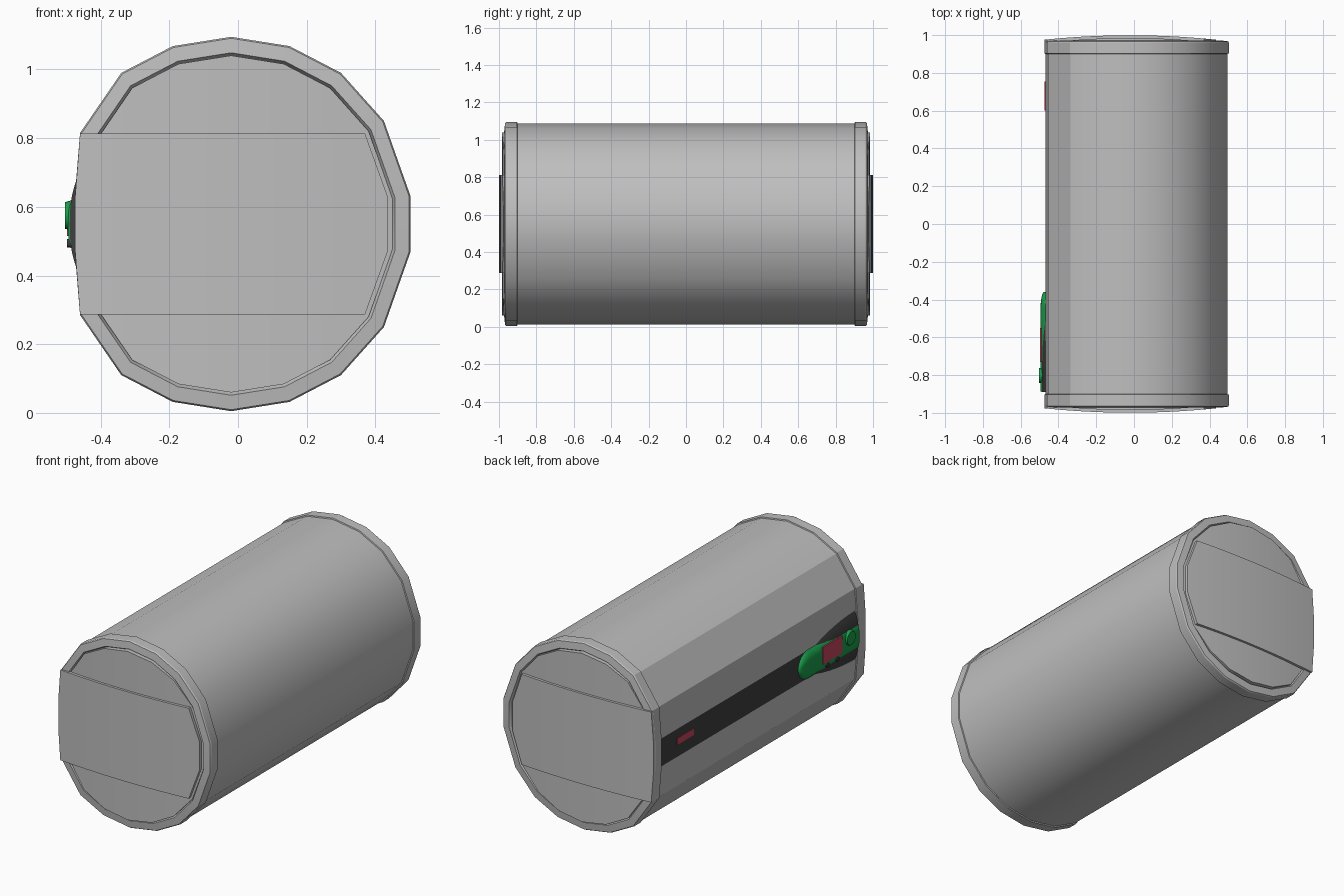
import bpy, bmesh, math
from mathutils import Matrix

cube = bpy.data.objects.get("Cube")
if cube:
    bpy.data.objects.remove(cube, do_unlink=True)


def material(name, rgb):
    m = bpy.data.materials.new(name)
    m.use_nodes = True
    m.diffuse_color = (*rgb, 1)
    b = m.node_tree.nodes["Principled BSDF"]
    b.inputs["Base Color"].default_value = (*rgb, 1)
    b.inputs["Roughness"].default_value = 0.6
    return m


GREY = material("grey enamel", (0.52, 0.52, 0.52))
DARK = material("dark trim", (0.05, 0.05, 0.05))
GREEN = material("green panel", (0.01, 0.34, 0.07))
RED = material("red display", (0.55, 0.06, 0.11))

CX, CZ = -0.02, 0.55

# Tank cross-section: x and half height, with a nearly flat side at -x
SECTION = [(-0.475, 0.082), (-0.46, 0.265), (-0.34, 0.44), (-0.19, 0.518),
           (CX, 0.545), (0.15, 0.518), (0.3, 0.44), (0.425, 0.3), (0.502, 0.082)]


def scaled(s):
    return [(CX + (x - CX) * s, h * s) for x, h in SECTION]


def loop(cols, y):
    return ([(x, y, CZ + h) for x, h in cols]
            + [(x, y, CZ - h) for x, h in reversed(cols)])


def finish(name, bm, mats, smooth=27):
    bmesh.ops.recalc_face_normals(bm, faces=bm.faces)
    me = bpy.data.meshes.new(name)
    bm.to_mesh(me)
    bm.free()
    for m in mats:
        me.materials.append(m)
    ob = bpy.data.objects.new(name, me)
    bpy.context.collection.objects.link(ob)
    bpy.ops.object.select_all(action='DESELECT')
    ob.select_set(True)
    bpy.context.view_layer.objects.active = ob
    bpy.ops.object.shade_smooth_by_angle(angle=math.radians(smooth))
    return ob


def loft(loops, caps=True):
    """Skin a row of closed loops with equal point counts."""
    bm = bmesh.new()
    rows = [[bm.verts.new(p) for p in pts] for pts in loops]
    n = len(rows[0])
    for a, b in zip(rows, rows[1:]):
        for i in range(n):
            j = (i + 1) % n
            bm.faces.new((a[i], a[j], b[j], b[i]))
    if caps:
        bm.faces.new(rows[0])
        bm.faces.new(rows[-1])
    return bm


def refine(cols, step=0.06):
    """Add columns so that a plate can curve along x."""
    out = []
    for (x0, h0), (x1, h1) in zip(cols, cols[1:]):
        k = max(1, math.ceil((x1 - x0) / step))
        out += [(x0 + (x1 - x0) * i / k, h0 + (h1 - h0) * i / k) for i in range(k)]
    return out + [cols[-1]]


def domed_plate(name, cols, side, edge, peak):
    """Plate closing a tank end, bowed outwards along x."""
    cols = refine(cols)
    bm = bmesh.new()
    rows = []
    for x, h in cols:
        y = peak - (peak - edge) * ((x - CX) / 0.48) ** 2
        rows.append([bm.verts.new((x, side * d, CZ + z))
                     for d, z in ((0.91, h), (y, h), (y, -h), (0.91, -h))])
    for a, b in zip(rows, rows[1:]):
        for i in range(4):
            j = (i + 1) % 4
            bm.faces.new((a[i], a[j], b[j], b[i]))
    bm.faces.new(rows[0])
    bm.faces.new(rows[-1])
    finish(name, bm, [GREY])


# Tank body, with the middle facet of the flat side as the dark stripe
body = loft([loop(scaled(0.988), y) for y in (-0.92, 0.92)])
for f in body.faces:
    c = f.calc_center_median()
    if c.x < -0.4 and abs(c.z - CZ) < 0.05 and abs(c.y) < 0.5:
        f.material_index = 1
finish("tank_body", body, [GREY, DARK])

# End rims, recessed covers and raised bands
BAND = [(-0.474, 0.082), (-0.46, 0.263), (0.37, 0.263), (0.435, 0.082)]
for label, side in (("front", -1), ("back", 1)):
    rings = ((0.98, 0.9), (1, 0.903), (1, 0.96), (0.992, 0.967),
             (0.915, 0.972), (0.895, 0.952))
    rim = loft([loop(scaled(s), side * y) for s, y in rings], caps=False)
    finish(label + "_rim", rim, [GREY])
    domed_plate(label + "_cover", scaled(0.9), side, 0.955, 0.985)
    domed_plate(label + "_band", BAND, side, 0.973, 0.999)


def pod(name, cols, mat, power):
    """Rounded housing on the flat side; cols hold y, half height, outer x."""
    loops = []
    for y, h, top in cols:
        pts = [(-0.45, y, CZ - h)]
        for i in range(13):
            t = i / 6 - 1
            pts.append((-0.464 - (-0.464 - top) * (1 - abs(t) ** power), y, CZ + h * t))
        pts.append((-0.45, y, CZ + h))
        loops.append(pts)
    finish(name, loft(loops), [mat], 40)


# Dark flared housing
flare = []
for i in range(9):
    t = i / 8
    flare.append((-0.42 - 0.47 * t, 0.075 + 0.068 * math.sin(t * math.pi / 2),
                  -0.478 - 0.012 * min(1, 2 * t)))
pod("control_housing", flare, DARK, 2.5)

# Green control panel with a round end
panel = []
for i in range(8):
    a = math.radians(8 + 82 * i / 7)
    panel.append((-0.36 - 0.09 * (1 - math.cos(a)), 0.088 * math.sin(a),
                  -0.475 - 0.02 * math.sin(a)))
panel.append((-0.888, 0.088, -0.495))
pod("control_panel", panel, GREEN, 4)


def box(name, y0, y1, z0, z1, x0, x1, mat):
    bm = bmesh.new()
    bmesh.ops.create_cube(bm, size=1)
    bmesh.ops.scale(bm, vec=(x1 - x0, y1 - y0, z1 - z0), verts=bm.verts)
    bmesh.ops.translate(bm, vec=((x0 + x1) / 2, (y0 + y1) / 2, (z0 + z1) / 2),
                        verts=bm.verts)
    finish(name, bm, [mat])


def button(name, y, z, r, tip, mat):
    bm = bmesh.new()
    bmesh.ops.create_cone(bm, cap_ends=True, segments=20, radius1=r,
                          radius2=r * 0.88, depth=0.02)
    bm.transform(Matrix.Translation((tip + 0.01, y, z))
                 @ Matrix.Rotation(-math.pi / 2, 4, 'Y'))
    finish(name, bm, [mat])


# Display, indicator, knob and buttons
box("display", -0.73, -0.55, 0.515, 0.615, -0.4975, -0.489, RED)
box("indicator", 0.6, 0.755, 0.54, 0.578, -0.473, -0.466, RED)
button("knob", -0.802, 0.575, 0.044, -0.504, GREEN)
for i, y in enumerate((-0.6, -0.69)):
    button("button_%d" % (i + 1), y, 0.494, 0.014, -0.4975, DARK)
